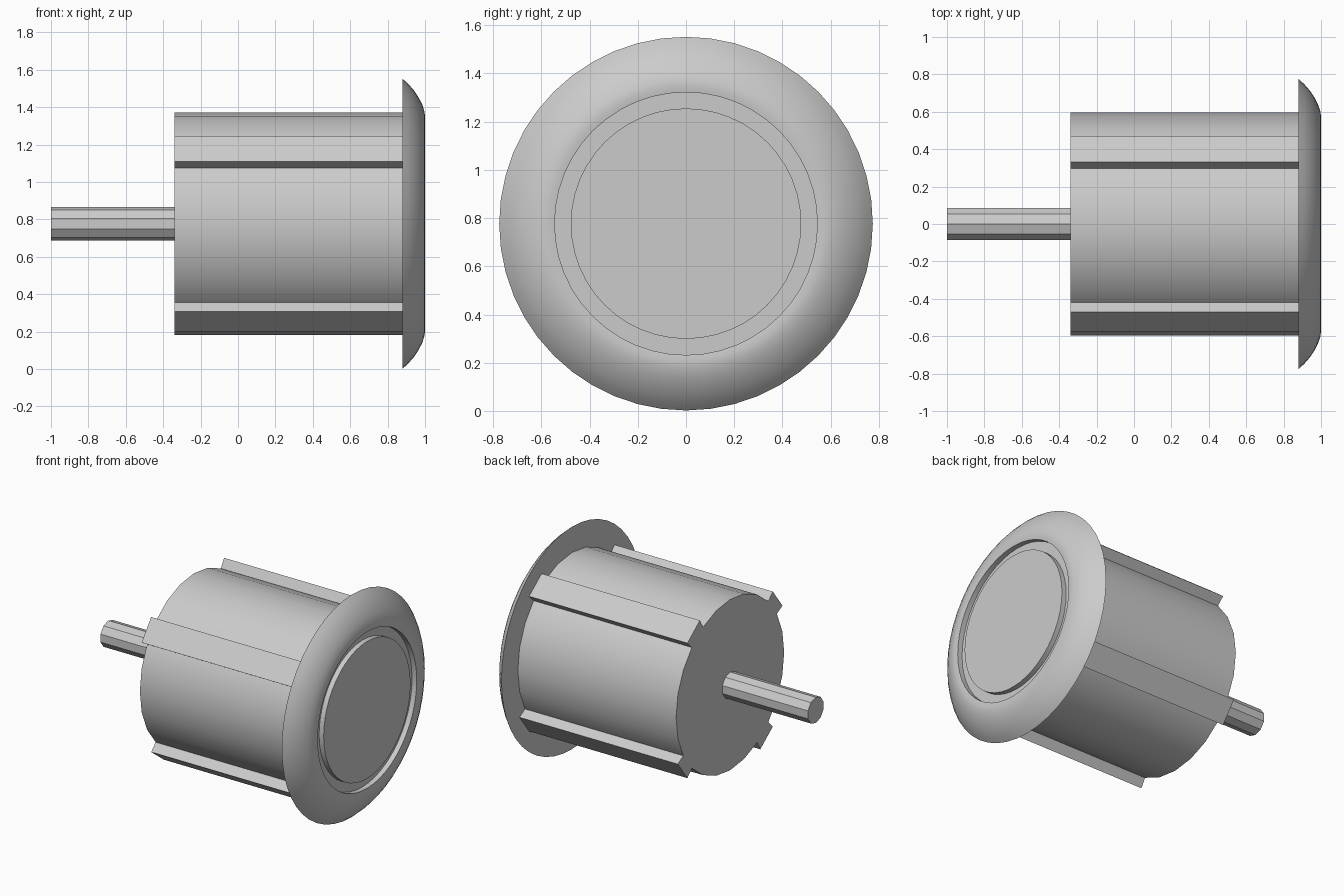
import bpy, bmesh
from math import sin, cos, radians, tau

cube = bpy.data.objects.get("Cube")
if cube:
    bpy.data.objects.remove(cube)

AXIS_Z = 0.777        # height of the central axis, which runs along x
BODY_BACK, FLANGE_BACK = -0.34, 0.88

grey = bpy.data.materials.new("plain grey")
grey.use_nodes = True
colour = (0.6, 0.6, 0.6, 1)
grey.diffuse_color = colour
grey.node_tree.nodes["Principled BSDF"].inputs["Base Color"].default_value = colour


def finish(name, bm, smooth=30):
    """Turn a bmesh into a named, shaded object."""
    bmesh.ops.recalc_face_normals(bm, faces=bm.faces)
    mesh = bpy.data.meshes.new(name)
    bm.to_mesh(mesh)
    bm.free()
    mesh.materials.append(grey)
    obj = bpy.data.objects.new(name, mesh)
    bpy.context.collection.objects.link(obj)
    bpy.ops.object.select_all(action="DESELECT")
    obj.select_set(True)
    bpy.context.view_layer.objects.active = obj
    bpy.ops.object.shade_smooth_by_angle(angle=radians(smooth))
    return obj


def lathe(name, profile, sides, smooth=30):
    """Revolve (x, radius) points around the axis and cap both ends."""
    bm = bmesh.new()
    rings = []
    for x, r in profile:
        angles = [radians(90) + tau * i / sides for i in range(sides)]
        rings.append([bm.verts.new((x, r * cos(a), AXIS_Z + r * sin(a)))
                      for a in angles])
    for a, b in zip(rings, rings[1:]):
        for i in range(sides):
            j = (i + 1) % sides
            bm.faces.new((a[i], a[j], b[j], b[i]))
    bm.faces.new(rings[0])
    bm.faces.new(rings[-1])
    return finish(name, bm, smooth)


def rib(name, start):
    """A long key with radial sides and a flat outer face."""
    bm = bmesh.new()
    section = [(0.55, start), (0.665, start), (0.665, start + 15), (0.55, start + 15)]
    verts = [bm.verts.new((BODY_BACK, r * cos(radians(a)), AXIS_Z + r * sin(radians(a))))
             for r, a in section]
    face = bm.faces.new(verts)
    out = bmesh.ops.extrude_face_region(bm, geom=[face], use_keep_orig=True)
    moved = [v for v in out["geom"] if isinstance(v, bmesh.types.BMVert)]
    bmesh.ops.translate(bm, verts=moved, vec=(FLANGE_BACK + 0.01 - BODY_BACK, 0, 0))
    return finish(name, bm)


# Rear shaft, faceted
lathe("shaft", [(-1, 0.09), (BODY_BACK + 0.02, 0.09)], 10, smooth=20)

# Main barrel
lathe("barrel", [(BODY_BACK, 0.595), (FLANGE_BACK + 0.01, 0.595)], 24)

# Domed flange with a ring groove around the raised button face
lathe("flange", [(FLANGE_BACK, 0.775), (0.91, 0.748), (0.939, 0.715), (0.965, 0.676),
                 (0.985, 0.637), (0.997, 0.6), (1, 0.572), (0.996, 0.545),
                 (0.96, 0.545), (0.96, 0.478), (0.995, 0.478)], 48)

# Four ribs spaced evenly around the barrel
for n, side in enumerate(("left_upper", "front_upper", "front_lower", "back_lower")):
    rib("rib_" + side.replace("left", "back"), 45 + 90 * n)
